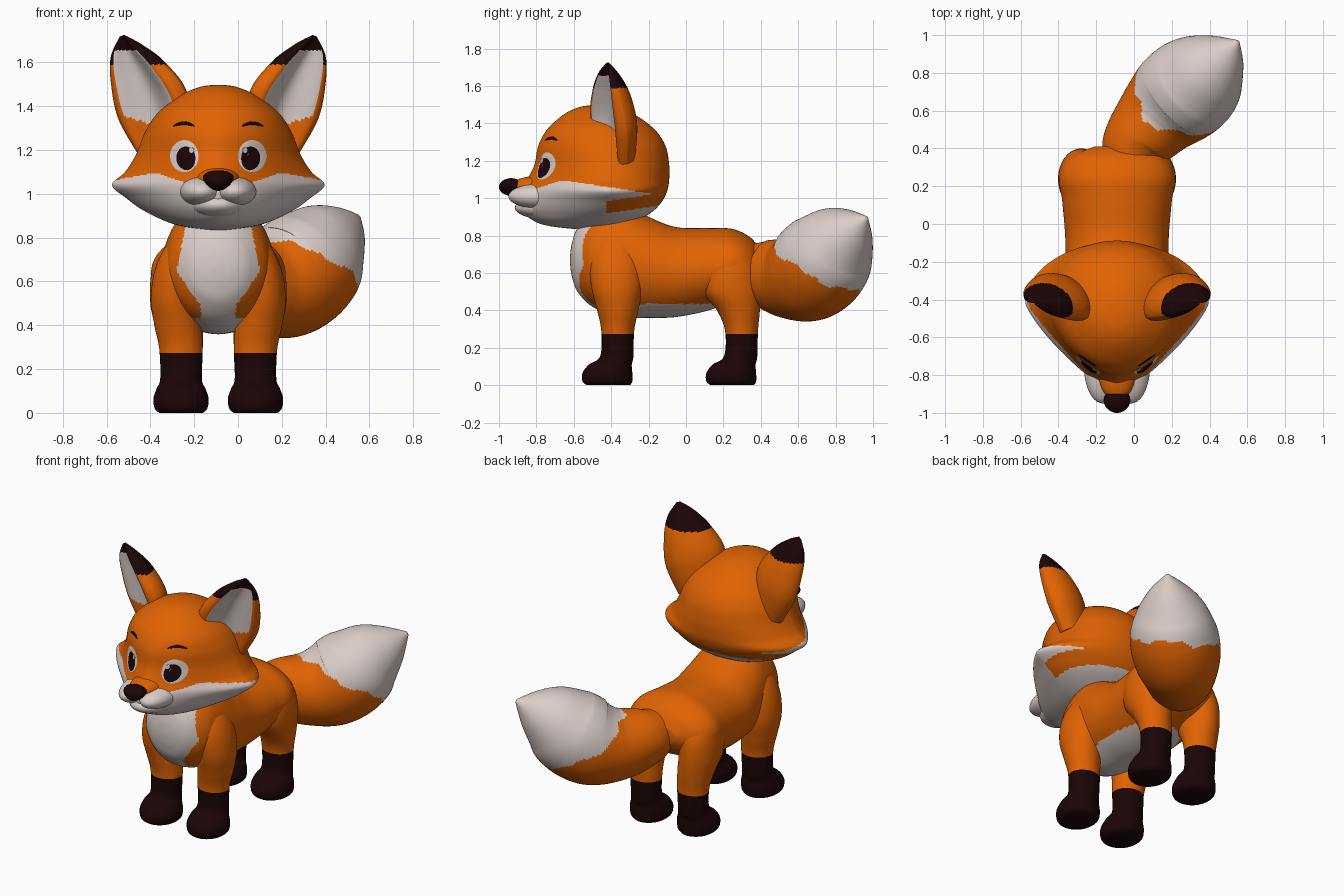
import bpy, bmesh
from math import sin, cos, pi, radians
from mathutils import Vector
from mathutils.bvhtree import BVHTree

if "Cube" in bpy.data.objects:
    bpy.data.objects.remove(bpy.data.objects["Cube"])

MID = -0.09  # x of the animal's centre line


def material(name, rgb):
    m = bpy.data.materials.new(name)
    m.use_nodes = True
    m.diffuse_color = (*rgb, 1)
    m.node_tree.nodes["Principled BSDF"].inputs["Base Color"].default_value = (*rgb, 1)
    return m


MATS = [material("orange fur", (0.75, 0.125, 0.001)),
        material("cream white fur", (0.70, 0.61, 0.58)),
        material("dark brown", (0.011, 0.0015, 0.002))]
ORANGE, WHITE, DARK = range(3)


def finish(name, mesh):
    for m in MATS:
        mesh.materials.append(m)
    bm = bmesh.new()
    bm.from_mesh(mesh)
    bmesh.ops.recalc_face_normals(bm, faces=bm.faces)
    bm.to_mesh(mesh)
    bm.free()
    mesh.shade_smooth()
    mesh.set_sharp_from_angle(angle=radians(60))
    ob = bpy.data.objects.new(name, mesh)
    bpy.context.scene.collection.objects.link(ob)
    return ob


def smooth(keys, steps):
    """Catmull-Rom interpolation of a list of number tuples."""
    k = [keys[0], *keys, keys[-1]]
    out = []
    for i in range(len(keys) - 1):
        for j in range(steps):
            t = j / steps
            out.append([b + 0.5 * t * (c - a + t * (2*a - 5*b + 4*c - d + t * (3*(b - c) + d - a)))
                        for a, b, c, d in zip(*k[i:i + 4])])
    return out + [list(keys[-1])]


def loft(name, rings, paint):
    """Skin a list of closed rings; paint(centre, angle) picks the colour."""
    n = len(rings[0])
    faces = [(r*n + i, r*n + (i + 1) % n, (r + 1)*n + (i + 1) % n, (r + 1)*n + i)
             for r in range(len(rings) - 1) for i in range(n)]
    faces += [tuple(range(n)), tuple(range((len(rings) - 1)*n, len(rings)*n))]
    mesh = bpy.data.meshes.new(name)
    mesh.from_pydata([p for r in rings for p in r], [], faces)
    for p in mesh.polygons:
        p.material_index = paint(p.center, 2*pi * (p.index % n + 0.5) / n)
    return finish(name, mesh)


def angles(n):
    return [2*pi * i / n for i in range(n)]


def ellipsoid(name, off, y, z, radii, colour, taper=0):
    bm = bmesh.new()
    bmesh.ops.create_uvsphere(bm, u_segments=40, v_segments=24, radius=1)
    for v in bm.verts:
        a, b, c = v.co
        v.co = (MID + off + radii[0]*a*(1 + taper*c), y + radii[1]*b, z + radii[2]*c)
    for f in bm.faces:
        f.material_index = colour
    mesh = bpy.data.meshes.new(name)
    bm.to_mesh(mesh)
    bm.free()
    return finish(name, mesh)


# Torso: sections along y of (y, bottom, top, half width)
def paint_body(c, a):
    x = abs(c.x - MID)
    bib = c.y < -0.42 and x < min(0.19 - 0.2*(c.z - 0.65), 0.08 + 0.7*max(0, c.z - 0.49))
    belly = c.z < 0.435 and x < 0.2
    return WHITE if bib or belly else ORANGE


torso = smooth([(-0.62, 0.65, 0.69, 0.02), (-0.61, 0.58, 0.76, 0.085), (-0.58, 0.5, 0.84, 0.15),
                (-0.5, 0.42, 0.92, 0.225), (-0.36, 0.365, 0.98, 0.25), (-0.2, 0.36, 0.9, 0.27),
                (-0.05, 0.365, 0.845, 0.275), (0.12, 0.40, 0.84, 0.29), (0.25, 0.45, 0.835, 0.305),
                (0.35, 0.50, 0.785, 0.25), (0.41, 0.58, 0.70, 0.12)], 10)
loft("torso", [[(MID + w*cos(a), y, (lo + hi)/2 + (hi - lo)/2*sin(a)) for a in angles(120)]
               for y, lo, hi, w in torso], paint_body)

# Legs with paws: (z, y centre, y radius, side offset, x radius)
PAW = [(0, 0.05, 0.115, 0.17, 0.1), (0.02, 0.055, 0.133, 0.17, 0.12), (0.065, 0.055, 0.133, 0.17, 0.126),
       (0.11, 0.04, 0.115, 0.17, 0.112), (0.155, 0.005, 0.089, 0.17, 0.095), (0.29, 0, 0.088, 0.17, 0.099)]


def leg_keys(y, upper):
    return [(z, y - dy, ry, o, rx) for z, dy, ry, o, rx in PAW] + upper


LEGS = {
    "front_leg": leg_keys(-0.365, [(0.4, -0.365, 0.11, 0.185, 0.107), (0.52, -0.37, 0.135, 0.2, 0.108),
                                   (0.65, -0.375, 0.14, 0.183, 0.107), (0.76, -0.38, 0.115, 0.14, 0.1),
                                   (0.84, -0.38, 0.05, 0.11, 0.05)]),
    "hind_leg": leg_keys(0.297, [(0.4, 0.28, 0.115, 0.18, 0.11), (0.5, 0.245, 0.155, 0.19, 0.12),
                                 (0.62, 0.235, 0.155, 0.186, 0.122), (0.72, 0.235, 0.11, 0.165, 0.115),
                                 (0.79, 0.23, 0.04, 0.13, 0.05)]),
}
for part, keys in LEGS.items():
    for side, s in (("left", 1), ("right", -1)):
        loft(f"{side}_{part}",
             [[(MID + s*o + rx*cos(a), y + ry*sin(a), z) for a in angles(48)]
              for z, y, ry, o, rx in smooth(keys, 8)],
             lambda c, a: DARK if c.z < 0.28 else ORANGE)


# Tail: path of (x, y, z, radius)
def paint_tail(c, a):
    edge = c.z + 0.3*c.x + 0.5*c.y + 0.015*sin(5*a) + 0.01*sin(11*a)
    return WHITE if edge > 1.08 else ORANGE


tail = smooth([(-0.03, 0.3, 0.64, 0.12), (0, 0.41, 0.605, 0.175), (0.11, 0.55, 0.575, 0.22),
               (0.22, 0.66, 0.6, 0.26), (0.32, 0.745, 0.68, 0.26), (0.4, 0.82, 0.765, 0.212),
               (0.48, 0.895, 0.835, 0.125), (0.55, 0.965, 0.895, 0.012)], 14)
rings = []
for i, (x, y, z, r) in enumerate(tail):
    d = Vector(tail[min(i + 1, len(tail) - 1)][:3]) - Vector(tail[max(i - 1, 0)][:3])
    u = d.cross(Vector((0, 0, 1))).normalized()
    v = u.cross(d).normalized()
    rings.append([Vector((x, y, z)) + r*(u*cos(a) + v*sin(a)) for a in angles(96)])
loft("tail", rings, paint_tail)


# Head: (z, front y, cheek y, back y, half width, front roundness)
def head_ring(z, front, mid, back, w, p):
    ring = []
    for a in angles(144):
        c, s = cos(a), sin(a)
        if s > 0:
            ring.append((MID + w*c, mid + (back - mid)*s, z))
        else:
            cx = abs(c)**(2/p) * (1 if c > 0 else -1)
            ring.append((MID + w*cx, mid - (mid - front)*abs(s)**(2/p), z))
    return ring


def paint_head(c, a):
    x = abs(c.x - MID)
    edge = min(1.08 + 0.03*sin(12*(x - 0.24)), 1.09 - 0.15*(c.y + 0.62))
    slope = c.z - 0.15*(c.y + 0.55)
    patch = c.y > -0.425 and 0.9 < slope < 0.965
    return WHITE if c.z < edge and not patch else ORANGE


head = loft("head", [head_ring(*k) for k in smooth([
    (0.835, -0.6, -0.48, -0.4, 0.06, 2), (0.86, -0.77, -0.46, -0.3, 0.2, 1.8),
    (0.92, -0.87, -0.43, -0.19, 0.335, 1.45), (0.98, -0.9, -0.42, -0.13, 0.42, 1.32),
    (1.04, -0.895, -0.42, -0.1, 0.485, 1.25), (1.1, -0.85, -0.42, -0.09, 0.425, 1.4),
    (1.18, -0.81, -0.42, -0.09, 0.375, 1.6), (1.28, -0.79, -0.43, -0.11, 0.335, 1.8),
    (1.37, -0.74, -0.45, -0.17, 0.275, 2), (1.45, -0.65, -0.47, -0.28, 0.17, 2),
    (1.487, -0.57, -0.48, -0.38, 0.085, 2), (1.497, -0.5, -0.48, -0.46, 0.02, 2)], 10)], paint_head)

# Muzzle and nose
ellipsoid("snout_bridge", 0, -0.78, 1.065, (0.1, 0.155, 0.055), ORANGE)
ellipsoid("chin", 0, -0.74, 0.95, (0.13, 0.175, 0.065), WHITE)
for side, s in (("left", 1), ("right", -1)):
    ellipsoid(f"{side}_muzzle_puff", s*0.075, -0.755, 1.01, (0.1, 0.195, 0.07), WHITE)
ellipsoid("nose", 0, -0.935, 1.06, (0.067, 0.065, 0.047), DARK, 0.35)


# Ears: (side offset, y, z, half width, depth) with a dished front
def paint_ear(c, a):
    inside = sin(a) < 0 and -0.7 < cos(a) < 0.72
    if inside and 1.3 + 0.08*max(0, cos(a)) < c.z < 1.655:
        return WHITE
    return DARK if c.z > 1.59 else ORANGE


ear = smooth([(0.26, -0.38, 1.22, 0.13, 0.1), (0.305, -0.405, 1.4, 0.185, 0.13),
              (0.37, -0.415, 1.55, 0.145, 0.11), (0.42, -0.42, 1.65, 0.085, 0.065),
              (0.44, -0.42, 1.72, 0.012, 0.012)], 14)
for side, s in (("left", 1), ("right", -1)):
    axis = Vector((0.18*s, -0.04, 0.45)).normalized()
    across = s * Vector((-0.5*s, 0.86, 0)).cross(axis).normalized()
    rear = s * axis.cross(across)
    rings = []
    for o, y, z, w, d in ear:
        ring = []
        for a in angles(96):
            u, v = cos(a), sin(a)
            if v < 0:
                v = -1.4*u*u*(1 - u*u) + 0.2*(1 - u*u)**2
            ring.append(Vector((MID + s*o, y, z)) + across*w*u + rear*d*v)
        rings.append(ring)
    loft(f"{side}_ear", rings, paint_ear)

# Eyes and brows: thin plates that follow the face
face = BVHTree.FromPolygons([v.co.copy() for v in head.data.vertices],
                            [tuple(p.vertices) for p in head.data.polygons])


def plate(name, off, z, rx, rz, colour, lift, bow=0):
    rings = []
    for r in (1, 0.8, 0.6, 0.4, 0.2, 0.02):
        ring = []
        for a in angles(40):
            px, pz = MID + off + rx*r*cos(a), z + rz*r*sin(a) - bow*cos(a)**2*r*r
            hit = face.ray_cast(Vector((px, -2, pz)), Vector((0, 1, 0)))[0]
            ring.append((px, hit.y - lift*(1 if r < 1 else 0.2), pz))
        rings.append(ring)
    loft(name, rings, lambda c, a: colour)


for side, s in (("left", 1), ("right", -1)):
    plate(f"{side}_eye_white", s*0.155, 1.172, 0.065, 0.073, WHITE, 0.004)
    plate(f"{side}_pupil", s*0.148, 1.163, 0.048, 0.058, DARK, 0.007)
    plate(f"{side}_eye_shine", s*0.122, 1.198, 0.013, 0.015, WHITE, 0.0095)
    plate(f"{side}_brow", s*0.157, 1.322, 0.05, 0.008, DARK, 0.005, 0.014)
